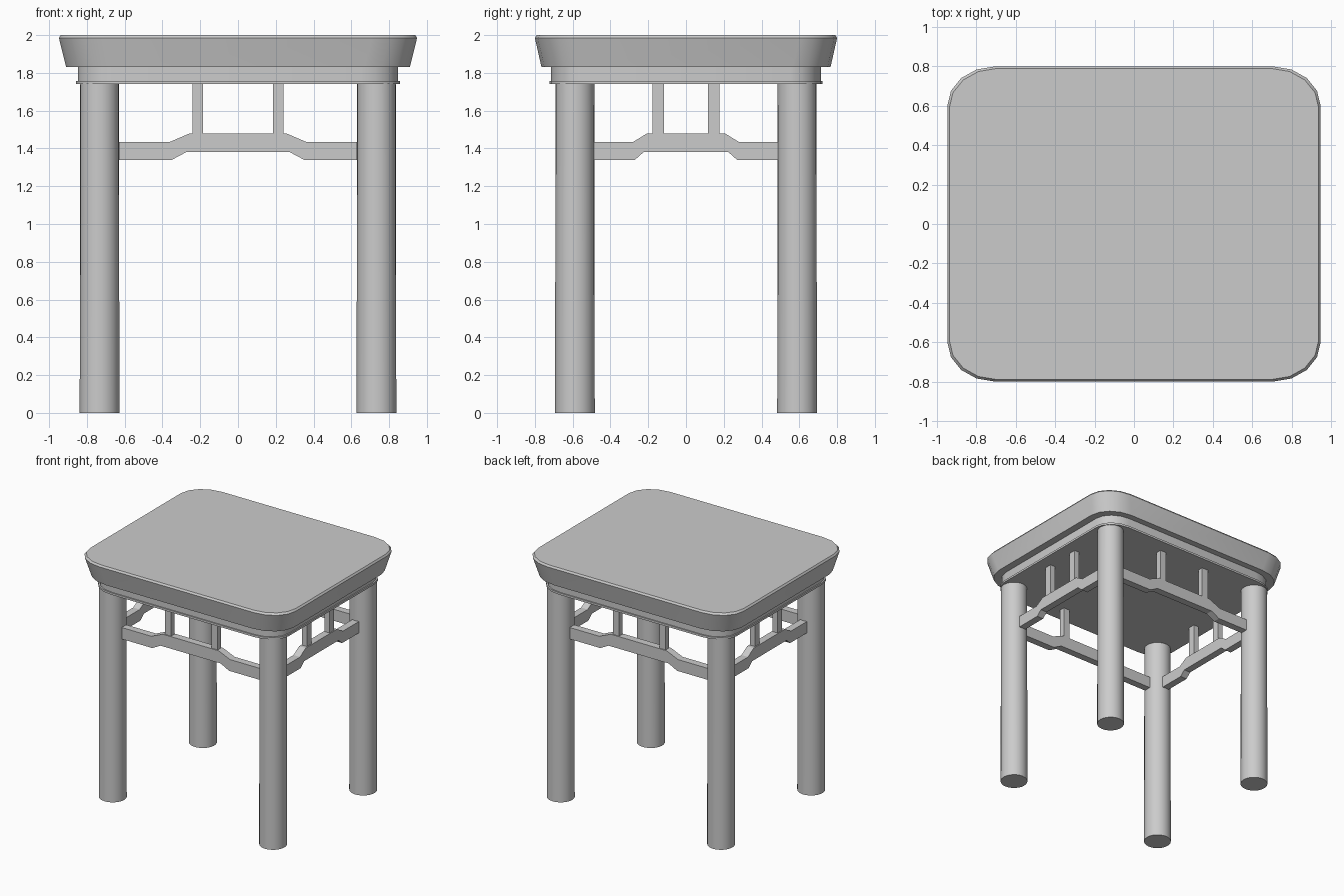
import bpy, bmesh, math

cube = bpy.data.objects.get("Cube")
if cube:
    bpy.data.objects.remove(cube)

# One plain grey for the whole stool
grey = bpy.data.materials.new("plain grey")
grey.use_nodes = True
GREY = (0.6, 0.6, 0.6, 1.0)
grey.diffuse_color = GREY
grey.node_tree.nodes["Principled BSDF"].inputs["Base Color"].default_value = GREY


def finish(bm, name, smooth=None):
    bmesh.ops.recalc_face_normals(bm, faces=bm.faces)
    mesh = bpy.data.meshes.new(name)
    bm.to_mesh(mesh)
    bm.free()
    mesh.materials.append(grey)
    obj = bpy.data.objects.new(name, mesh)
    bpy.context.collection.objects.link(obj)
    if smooth:
        bpy.ops.object.select_all(action='DESELECT')
        obj.select_set(True)
        bpy.context.view_layer.objects.active = obj
        bpy.ops.object.shade_smooth_by_angle(angle=math.radians(smooth))
    return obj


def rounded_outline(hx, hy, rx, ry, steps=4):
    """Rectangle with elliptical corners, counter-clockwise."""
    points = []
    for quarter, (sx, sy) in enumerate([(1, 1), (-1, 1), (-1, -1), (1, -1)]):
        for i in range(steps + 1):
            a = (quarter + i / steps) * math.pi / 2
            points.append((sx * (hx - rx) + rx * math.cos(a),
                           sy * (hy - ry) + ry * math.sin(a)))
    return points


def slab(name, levels, rx, ry):
    """Stack of rounded outlines; levels are (z, half width, half depth)."""
    bm = bmesh.new()
    rings = [[bm.verts.new((x, y, z)) for x, y in rounded_outline(hx, hy, rx, ry)]
             for z, hx, hy in levels]
    for low, high in zip(rings, rings[1:]):
        for i in range(len(low)):
            j = (i + 1) % len(low)
            bm.faces.new((low[i], low[j], high[j], high[i]))
    bm.faces.new(rings[0][::-1])
    bm.faces.new(rings[-1])
    return finish(bm, name, 30)


def box(name, center, size):
    bm = bmesh.new()
    bmesh.ops.create_cube(bm, size=1)
    bmesh.ops.scale(bm, vec=size, verts=bm.verts)
    bmesh.ops.translate(bm, vec=center, verts=bm.verts)
    return finish(bm, name)


def rail(name, half, bend_out, bend_in, offset, along_x):
    """Humped stretcher: a mirrored profile extruded through its thickness."""
    right_top = [(bend_in, 1.48), (bend_out, 1.435), (half, 1.435)]
    right_low = [(half, 1.34), (bend_out - 0.01, 1.34), (bend_in + 0.02, 1.38)]
    right = right_top + right_low
    profile = right + [(-u, z) for u, z in reversed(right)]
    bm = bmesh.new()
    sides = []
    for t in (offset - 0.03, offset + 0.03):
        sides.append([bm.verts.new((u, t, z) if along_x else (t, u, z))
                      for u, z in profile])
    a, b = sides
    bm.faces.new(a)
    bm.faces.new(b[::-1])
    for i in range(len(a)):
        j = (i + 1) % len(a)
        bm.faces.new((a[i], a[j], b[j], b[i]))
    return finish(bm, name)


# Seat and the stepped apron below it
slab("seat", [(1.83, 0.91, 0.765), (1.985, 0.948, 0.80), (2.0, 0.938, 0.79)], 0.24, 0.20)
slab("apron", [(1.755, 0.848, 0.714), (1.83, 0.848, 0.714)], 0.2, 0.16)
slab("apron_lip", [(1.74, 0.857, 0.723), (1.757, 0.857, 0.723)], 0.2, 0.16)

# Legs
LEG_X, LEG_Y = 0.733, 0.588
for side, sx in (("left", 1), ("right", -1)):
    for end, sy in (("front", -1), ("back", 1)):
        bm = bmesh.new()
        bmesh.ops.create_cone(bm, cap_ends=True, segments=24,
                              radius1=0.105, radius2=0.103, depth=1.745)
        bmesh.ops.translate(bm, vec=(sx * LEG_X, sy * LEG_Y, 1.745 / 2), verts=bm.verts)
        finish(bm, f"{end}_{side}_leg", 40)

# Stretchers and their short posts
POST_Z, POST_H = 1.61, 0.27
for end, s in (("front", -1), ("back", 1)):
    rail(f"{end}_rail", 0.63, 0.36, 0.255, s * LEG_Y, True)
    for side, p in (("left", 1), ("right", -1)):
        box(f"{end}_{side}_post", (p * 0.213, s * LEG_Y, POST_Z), (0.058, 0.045, POST_H))
for side, s in (("left", 1), ("right", -1)):
    rail(f"{side}_rail", 0.488, 0.28, 0.205, s * LEG_X, False)
    for end, p in (("front", -1), ("back", 1)):
        box(f"{side}_{end}_post", (s * LEG_X, p * 0.147, POST_Z), (0.045, 0.06, POST_H))
